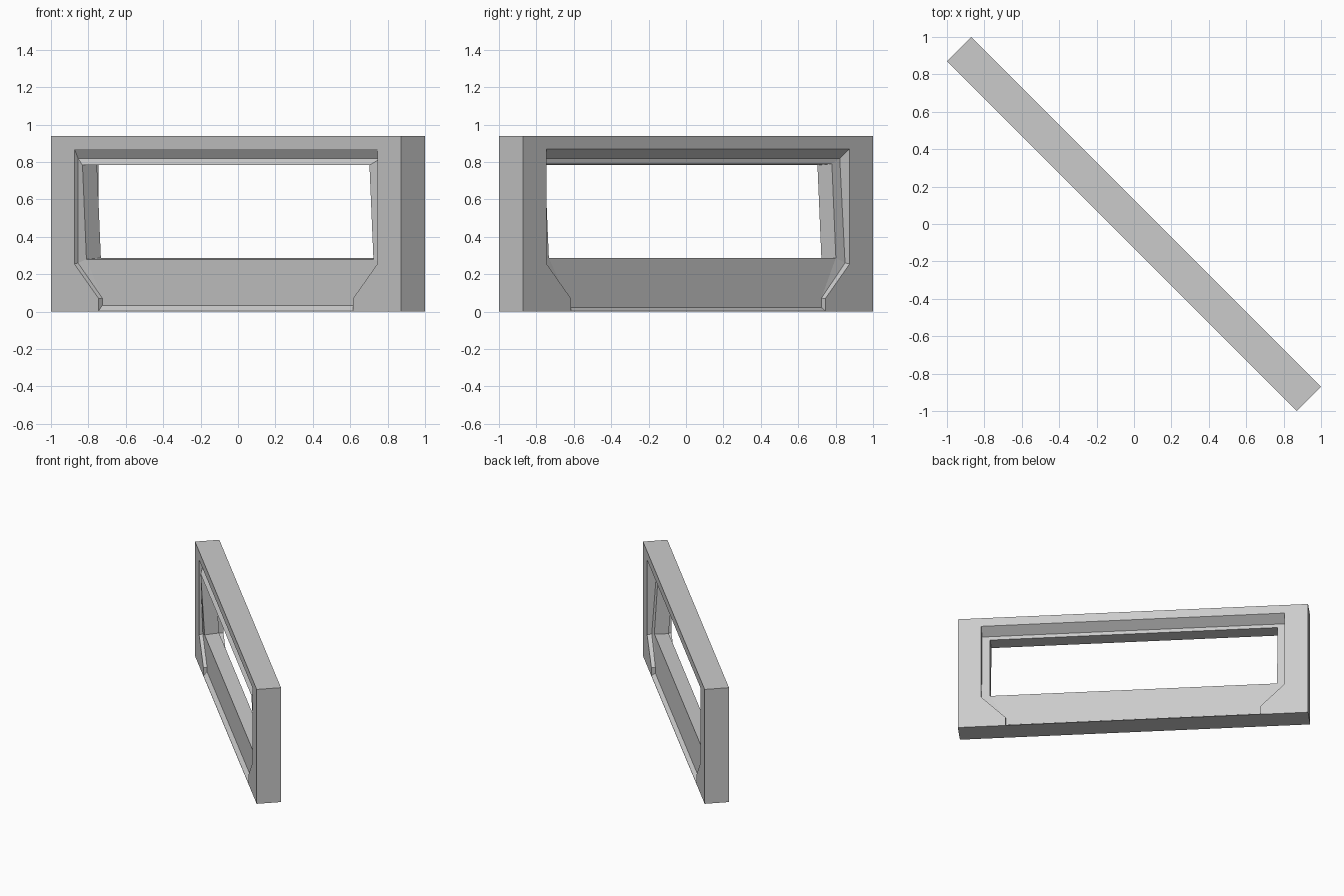
import bpy, bmesh, math
from mathutils import Matrix

if "Cube" in bpy.data.objects:
    bpy.data.objects.remove(bpy.data.objects["Cube"])

L, T, H = 1.3225, 0.0919, 0.94      # half length, half thickness, height


def outline(half):
    """Mirror a right-hand half profile of (u, v, z) points into a closed loop."""
    return half + [(-u, v, z) for u, v, z in reversed(half)]


def outer(v):                        # outer rectangle of the frame
    return outline([(L, v, H), (L, v, 0.255), (L, v, 0.07), (L, v, 0)])


def recess(v):                       # rim of the opening on a frame face
    return outline([(1.1455, v, 0.87), (1.1455, v, 0.255),
                    (0.9617, v, 0.07), (0.9617, v, 0.004)])


def panel(v_top, v_mid, v_bottom, sill):   # border of the sunken panel
    return outline([(1.1455, v_top, 0.82), (1.1455, v_mid, 0.26),
                    (0.9617, v_bottom, 0.072), (0.9617, v_bottom, sill)])


def window(v_top, v_bottom, z_top, z_bottom):   # leaning window opening
    low = (1.085, v_bottom, z_bottom)
    return outline([(1.085, v_top, z_top), low, low, low])


# Loops running from the front rim, through the window, to the back rim
loops = [
    outer(-T), recess(-T), panel(-0.064, -0.064, -0.064, 0.034),
    window(-0.091, -0.061, 0.783, 0.28),
    window(0.018, 0.048, 0.79, 0.287),
    panel(0.017, 0.057, 0.062, 0.022), recess(T), outer(T),
]

# Skin neighbouring loops, closing around the outer edge of the slab
bm = bmesh.new()
rings = [[bm.verts.new(p) for p in loop] for loop in loops]
n = len(rings[0])
for i, a in enumerate(rings):
    b = rings[(i + 1) % len(rings)]
    for j in range(n):
        k = (j + 1) % n
        bm.faces.new((a[j], a[k], b[k], b[j]))
bmesh.ops.remove_doubles(bm, verts=bm.verts, dist=1e-5)
bmesh.ops.recalc_face_normals(bm, faces=bm.faces)
bm.transform(Matrix.Rotation(math.radians(-45), 4, 'Z'))   # set diagonally

mesh = bpy.data.meshes.new("window_frame")
bm.to_mesh(mesh)
bm.free()
bpy.context.collection.objects.link(bpy.data.objects.new("window_frame", mesh))
